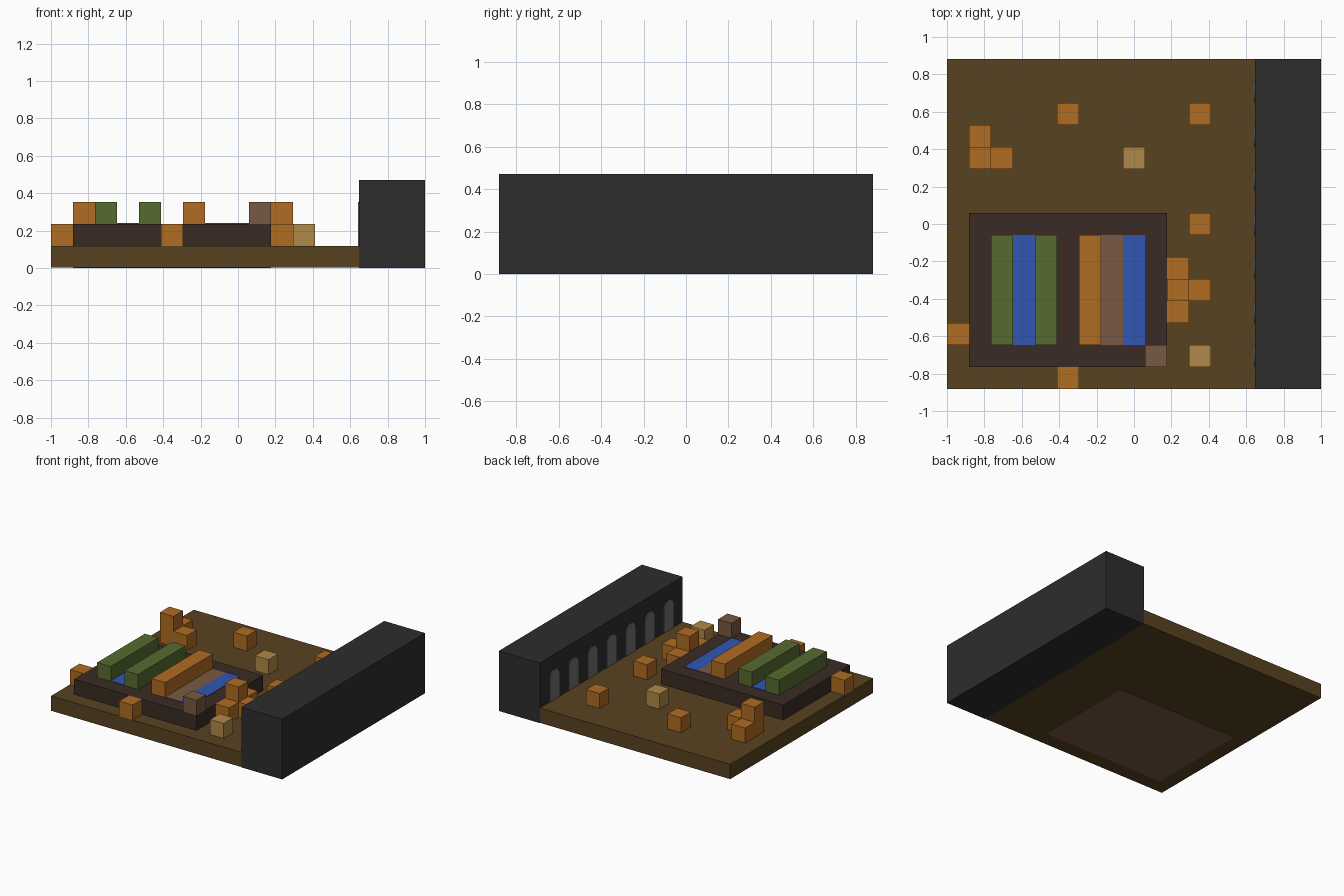
import bpy, bmesh, math

if "Cube" in bpy.data.objects:
    bpy.data.objects.remove(bpy.data.objects["Cube"], do_unlink=True)

U = 2 / 17            # one block
OX, OY = -1, -7.5 * U  # grid corner


def linear(c):
    c /= 255
    return c / 12.92 if c <= 0.04045 else ((c + 0.055) / 1.055) ** 2.4


def material(name, *rgb):
    m = bpy.data.materials.new(name)
    col = [linear(c) for c in rgb] + [1]
    m.use_nodes = True
    m.diffuse_color = col
    m.node_tree.nodes["Principled BSDF"].inputs["Base Color"].default_value = col
    return m


earth = material("earth", 88, 66, 33)
charcoal = material("charcoal", 45, 45, 45)
dark_wood = material("dark wood", 59, 43, 35)
brown = material("brown", 121, 88, 66)
orange = material("orange", 176, 108, 34)
tan = material("tan", 176, 137, 72)
green = material("olive green", 86, 107, 47)
blue = material("blue", 50, 86, 180)
grey = material("grey", 112, 112, 112)


def finish(name, bm, mat):
    bmesh.ops.recalc_face_normals(bm, faces=bm.faces)
    mesh = bpy.data.meshes.new(name)
    bm.to_mesh(mesh)
    bm.free()
    mesh.materials.append(mat)
    ob = bpy.data.objects.new(name, mesh)
    bpy.context.collection.objects.link(ob)
    return ob


def box(name, mat, x, y, z, sx=1, sy=1, sz=1):
    """Box from its low corner and size, in blocks."""
    bm = bmesh.new()
    bmesh.ops.create_cube(bm, size=1)
    for v in bm.verts:
        v.co = (OX + (x + (v.co.x + 0.5) * sx) * U,
                OY + (y + (v.co.y + 0.5) * sy) * U,
                (z + (v.co.z + 0.5) * sz) * U)
    return finish(name, bm, mat)


def arch(name, mat, x, y, z, height, depth):
    """Round-topped plate one block wide, facing -x."""
    spring = z + height - 0.5
    outline = [(y, z), (y + 1, z)]
    for i in range(13):
        a = math.pi * i / 12
        outline.append((y + 0.5 + 0.5 * math.cos(a), spring + 0.5 * math.sin(a)))
    bm = bmesh.new()
    face = bm.faces.new([bm.verts.new((OX + x * U, OY + b * U, c * U)) for b, c in outline])
    ext = bmesh.ops.extrude_face_region(bm, geom=[face])
    for v in ext["geom"]:
        if isinstance(v, bmesh.types.BMVert):
            v.co.x -= depth * U
    return finish(name, bm, mat)


# Ground, platform and the floor showing underneath
box("ground", earth, 0, 0, 0.02, 14, 15, 0.98)
box("platform", dark_wood, 1, 1, 0.5, 9, 7, 1.5)
box("underside_floor", brown, 1, 1, 0, 9, 7, 0.06)

# Wall with a row of arches
box("wall", charcoal, 14, 0, 0, 3, 15, 4)
for y in range(1, 14, 2):
    arch("wall_arch", grey, 14, y, 1, 2, 0.04)

# Raised rows and flush strips on the platform
for name, mat, x, h in [("green_row", green, 2, 1), ("blue_strip", blue, 3, 0.04),
                        ("green_row", green, 4, 1), ("orange_row", orange, 6, 1),
                        ("brown_strip", brown, 7, 0.04), ("blue_strip", blue, 8, 0.04)]:
    box(name, mat, x, 2, 2, 1, 5, h)

# Scattered blocks, some stacked two high
for x, y, h in [(5, 12, 1), (11, 12, 1), (1, 10, 2), (1, 11, 1), (2, 10, 1),
                (11, 7, 1), (10, 5, 1), (10, 4, 2), (11, 4, 1), (10, 3, 1),
                (0, 2, 1), (5, 0, 1)]:
    box("orange_block", orange, x, y, 1, sz=h)
for x, y in [(8, 10), (11, 1)]:
    box("tan_block", tan, x, y, 1)
box("brown_block", brown, 9, 1, 2)
